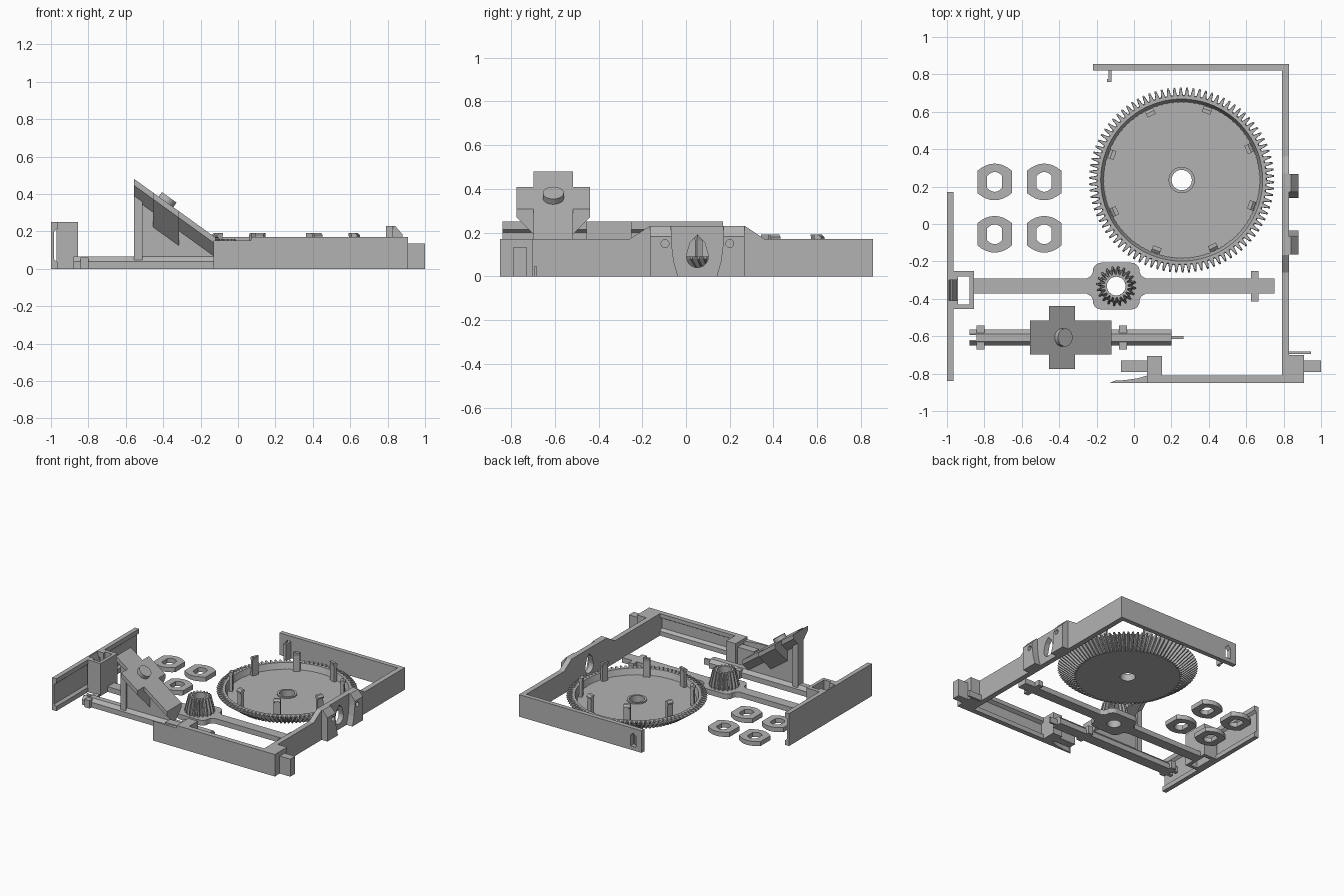
import bpy, bmesh
from math import sin, cos, pi, radians, atan
from mathutils import Matrix, Vector

if "Cube" in bpy.data.objects:
    bpy.data.objects.remove(bpy.data.objects["Cube"])

GREY = (0.45, 0.45, 0.45, 1)
mat = bpy.data.materials.new("plain_grey")
mat.use_nodes = True
mat.diffuse_color = GREY
mat.node_tree.nodes["Principled BSDF"].inputs["Base Color"].default_value = GREY


def finish(name, bm):
    bmesh.ops.recalc_face_normals(bm, faces=bm.faces)
    mesh = bpy.data.meshes.new(name)
    bm.to_mesh(mesh)
    bm.free()
    mesh.materials.append(mat)
    obj = bpy.data.objects.new(name, mesh)
    bpy.context.collection.objects.link(obj)
    return obj


def prism(name, pts, axis, a, b, slope=0):
    """Extrude an outline along an axis from a to b; slope shears it in z."""
    place = {"x": lambda p, t: (t, p[0], p[1] + slope * (t - a)),
             "y": lambda p, t: (p[0], t, p[1]),
             "z": lambda p, t: (p[0], p[1], t)}[axis]
    bm = bmesh.new()
    low = [bm.verts.new(place(p, a)) for p in pts]
    high = [bm.verts.new(place(p, b)) for p in pts]
    bm.faces.new(low)
    bm.faces.new(high)
    for i in range(len(pts)):
        j = (i + 1) % len(pts)
        bm.faces.new((low[i], low[j], high[j], high[i]))
    return finish(name, bm)


def box(name, x0, x1, y0, y1, z0, z1):
    return prism(name, [(x0, y0), (x1, y0), (x1, y1), (x0, y1)], "z", z0, z1)


def circle(cx, cy, r, n=32):
    return [(cx + r * cos(2 * pi * i / n), cy + r * sin(2 * pi * i / n)) for i in range(n)]


def cut(obj, cutter):
    """Subtract the cutter, then throw it away."""
    cutter.hide_render = True
    mod = obj.modifiers.new("cut", "BOOLEAN")
    mod.operation, mod.solver, mod.object = "DIFFERENCE", "EXACT", cutter
    bpy.context.view_layer.objects.active = obj
    bpy.ops.object.modifier_apply(modifier=mod.name)
    bpy.data.objects.remove(cutter)


def gear(name, cx, cy, teeth, rings):
    """Closed lathe; each ring is (root radius, tip radius, height)."""
    bm = bmesh.new()
    loops = []
    for root, tip, z in rings:
        loop = []
        for i in range(teeth * 4):
            r = (root, root, tip, tip)[i % 4]
            t = 2 * pi * (i // 4 + (0, 0.3, 0.52, 0.78)[i % 4]) / teeth
            loop.append(bm.verts.new((cx + r * cos(t), cy + r * sin(t), z)))
        loops.append(loop)
    for k, lo in enumerate(loops):
        hi = loops[(k + 1) % len(loops)]
        for i in range(len(lo)):
            j = (i + 1) % len(lo)
            bm.faces.new((lo[i], lo[j], hi[j], hi[i]))
    return finish(name, bm)


# Main frame: back wall with slot and catch
H = 0.17
back = box("back_wall", -0.22, 0.83, 0.82, 0.855, 0, H)
slot = [(-0.17, 0.03), (-0.125, 0.03), (-0.125, 0.11), (-0.147, 0.135), (-0.17, 0.11)]
cut(back, prism("slot_cutter", slot, "y", 0.8, 0.9))
box("back_catch", -0.135, -0.12, 0.76, 0.82, 0, 0.13)
box("back_catch_tip", -0.145, -0.12, 0.76, 0.775, 0, 0.13)

# Side wall with raised middle and teardrop opening
side = prism("side_wall", [(-0.85, 0), (0.83, 0), (0.83, H), (0.36, H), (0.27, 0.23),
                           (-0.165, 0.23), (-0.26, H), (-0.85, H)], "x", 0.79, 0.83)
drop = [(0.052 + 0.05 * cos(t), 0.09 + 0.05 * sin(t)) for t in
        [radians(a) for a in range(160, 381, 20)]] + [(0.085, 0.155), (0.052, 0.19), (0.019, 0.155)]
cut(side, prism("drop_cutter", drop, "x", 0.7, 0.9))

# Bearing cheeks either side of the opening, mirrored about its centre
for label, s in (("front", -1), ("rear", 1)):
    outline = [(0.052 + s * d, z) for d, z in
               ((0.216, 0), (0.216, 0.23), (0.12, 0.23), (0.118, 0.15), (0.108, 0.07), (0.088, 0))]
    cheek = prism(label + "_cheek", outline, "x", 0.83, 0.88)
    cut(cheek, prism("pin_cutter", circle(0.052 + s * 0.148, 0.15, 0.018, 20), "x", 0.8, 0.95))
    cut(cheek, prism("chamfer_cutter", [(0.835, 0.235), (0.9, 0.16), (0.9, 0.3)], "y", -0.3, 0.4))

# Grooved front wall, end blocks, stubs and hooks
prism("front_wall", [(-0.85, 0), (-0.81, 0), (-0.81, 0.035), (-0.835, 0.05), (-0.835, 0.125),
                     (-0.81, 0.14), (-0.81, H), (-0.85, H)], "x", 0.15, 0.79)
box("corner_block", 0.79, 0.91, -0.85, -0.7, 0, H)
box("corner_stub", 0.91, 1.0, -0.79, -0.73, 0, 0.135)
box("corner_blade", 0.83, 0.945, -0.695, -0.682, 0, 0.045)
box("middle_block", 0.07, 0.15, -0.85, -0.705, 0, H)
box("middle_stub", -0.07, 0.07, -0.79, -0.73, 0, 0.135)
prism("front_hook", [(-0.13, -0.85), (0.07, -0.85), (0.07, -0.81), (0.02, -0.825),
                     (-0.05, -0.835), (-0.1, -0.837)], "z", 0, 0.15)

# Grooved left rail with its socket
rail = prism("left_rail", [(-1, 0), (-0.965, 0), (-0.965, 0.035), (-0.983, 0.05), (-0.983, 0.2),
                           (-0.965, 0.215), (-0.965, 0.25), (-1, 0.25)], "y", -0.84, 0.17)
socket = box("rail_socket", -0.97, -0.855, -0.455, -0.25, 0, 0.25)
cut(socket, box("socket_cutter", -0.94, -0.88, -0.43, -0.28, -0.1, 0.4))
for part in (rail, socket):
    cut(part, prism("ramp_cutter", [(-0.99, 0.27), (-0.99, 0.24), (-0.95, 0.09), (-0.935, 0.09),
                                    (-0.935, 0.27)], "y", -0.41, -0.3))

# Large bevel gear: dished disc with a ring of snap posts
GX, GY = 0.255, 0.235
gear("large_gear", GX, GY, 90, [(0.07, 0.07, 0.0), (0.365, 0.385, 0.0), (0.455, 0.495, 0.08),
                                (0.45, 0.485, 0.09), (0.433, 0.433, 0.09), (0.418, 0.418, 0.045),
                                (0.07, 0.07, 0.045), (0.07, 0.07, 0.055), (0.054, 0.054, 0.055),
                                (0.054, 0.054, 0.0)])
post = [(0.385, 0.04), (0.41, 0.04), (0.407, 0.165), (0.415, 0.17), (0.415, 0.18),
        (0.4, 0.192), (0.38, 0.192), (0.385, 0.165)]
for k in range(8):
    obj = prism("gear_post", post, "y", -0.024, 0.024)
    obj.data.transform(Matrix.Translation((GX, GY, 0)) @ Matrix.Rotation(radians(25 + 45 * k), 4, "Z"))

# Lever arm with rounded hub and bevel pinion
PX, PY, T = -0.095, -0.332, 0.04
hub_pts = [(PX + sx * 0.08 + 0.045 * cos(a), PY + sy * 0.08 + 0.045 * sin(a))
           for sx, sy, q in ((1, 1, 0), (-1, 1, 1), (-1, -1, 2), (1, -1, 3))
           for a in [pi / 2 * (q + i / 5) for i in range(6)]]
hub = prism("lever_hub", hub_pts, "z", 0, T)
cut(hub, prism("hub_cutter", circle(PX, PY, 0.05), "z", -0.1, 0.1))
for label, s, end in (("left", -1, -0.86), ("right", 1, 0.75)):
    x0 = PX + s * 0.124
    half = [(x0, 0.075), (x0 + s * 0.01, 0.055), (x0 + s * 0.035, 0.04), (end, 0.04)]
    prism(label + "_lever_arm", [(x, PY + y) for x, y in half] +
          [(x, PY - y) for x, y in reversed(half)], "z", 0, T)
box("lever_crossbar", 0.625, 0.665, PY - 0.082, PY + 0.082, 0, T)
gear("pinion", PX, PY, 20, [(0.05, 0.05, T - 0.01), (0.085, 0.106, T - 0.01), (0.087, 0.106, 0.06),
                            (0.062, 0.082, 0.16), (0.05, 0.05, 0.16)])

# Four flat-sided washers
def washer_arc(cx, cy, w, h, edge):
    half = [(w * (1 - i / 4), edge + (h - edge) * (1 - (1 - i / 4) ** 2)) for i in range(9)]
    return [(cx + x, cy + y) for x, y in half] + [(cx - x, cy - y) for x, y in half]


for cx in (-0.745, -0.48):
    for cy in (0.225, -0.055):
        washer = prism("washer", washer_arc(cx, cy, 0.092, 0.098, 0.06), "z", 0, 0.035)
        cut(washer, prism("washer_cutter", washer_arc(cx, cy, 0.04, 0.053, 0.032), "z", -0.1, 0.1))

# Shaft lying on its flat, with collars, forked end and thin tip
SY = -0.607
shaft_pts = [(-0.042, 0), (0.042, 0), (0.042, 0.04), (0.02, 0.065), (-0.02, 0.065), (-0.042, 0.04)]
shaft = prism("shaft", [(SY + y, z) for y, z in shaft_pts], "x", -0.88, 0.2)
cut(shaft, box("fork_cutter", -0.9, -0.83, SY - 0.014, SY + 0.014, -0.1, 0.2))
box("shaft_tip", 0.2, 0.265, SY - 0.008, SY + 0.008, 0, 0.045)
for x in (-0.82, -0.058):
    box("shaft_collar", x - 0.021, x + 0.021, SY - 0.065, SY + 0.065, 0, 0.06)

# Sloped cross plate with keeled underside, on an upright web
X0, Z0, S = -0.555, 0.48, -0.72
for label, a, b, w in (("long", X0, -0.12, 0.09), ("cross", -0.455, -0.315, 0.169)):
    z = Z0 + S * (a - X0)
    prism(label + "_plate", [(SY - w, z), (SY + w, z), (SY + w, z - 0.035), (SY + 0.02, z - 0.015 - w),
                             (SY - 0.02, z - 0.015 - w), (SY - w, z - 0.035)], "x", a, b, S)
prism("plate_web", [(X0, 0.04), (-0.13, 0.04), (-0.13, 0.15), (X0, 0.45)], "y", SY - 0.02, SY + 0.02)
box("web_post", X0, -0.51, SY - 0.035, SY + 0.035, 0.04, 0.39)

# Round knob set square to the slope
knob = prism("plate_knob", circle(0, 0, 0.048), "z", -0.01, 0.03)
knob.data.transform(Matrix.Translation((-0.385, SY, Z0 + S * 0.17)) @ Matrix.Rotation(atan(-S), 4, "Y"))
